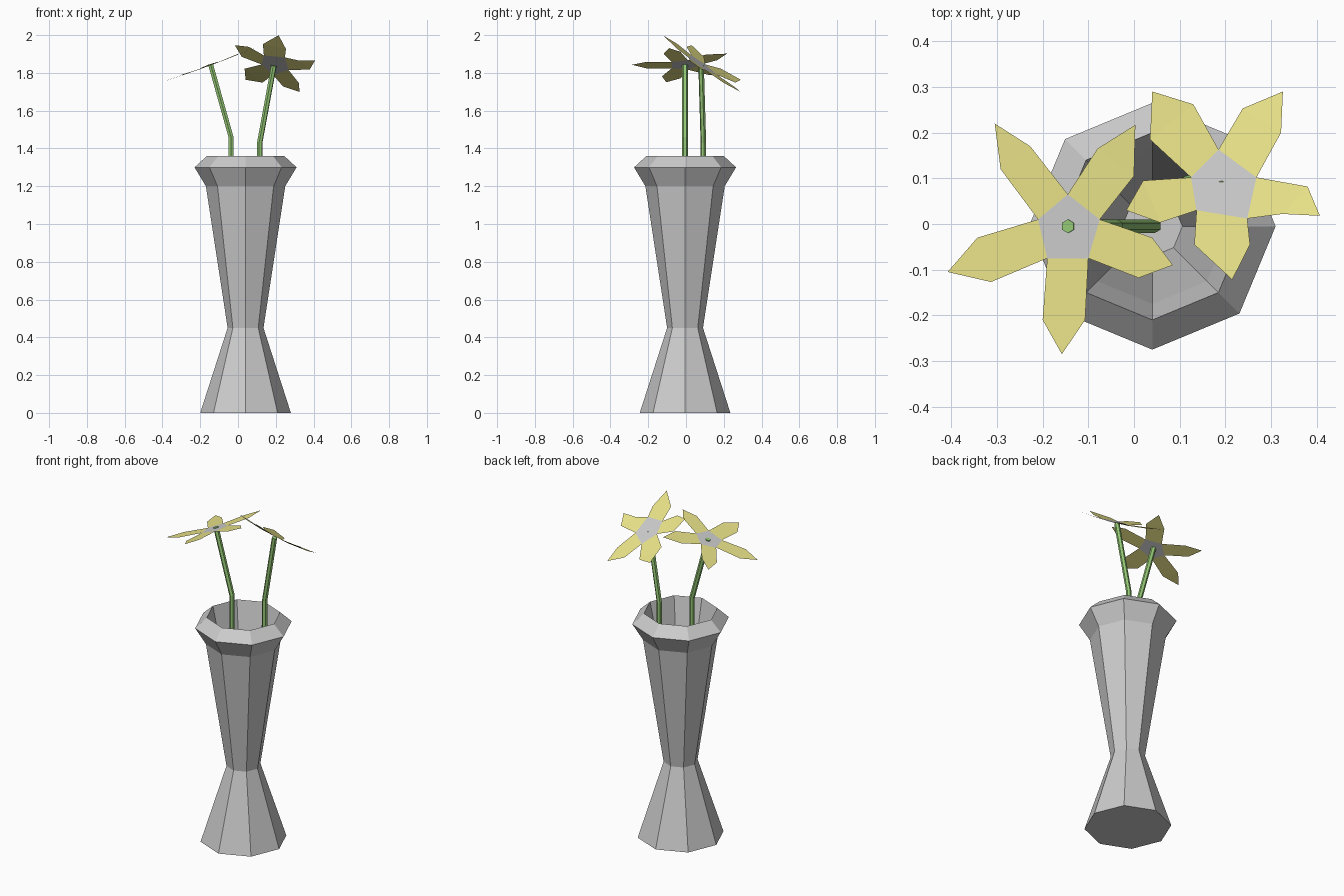
import bpy, bmesh
from math import cos, sin, pi

if "Cube" in bpy.data.objects:
    bpy.data.objects.remove(bpy.data.objects["Cube"])


def material(name, color):
    m = bpy.data.materials.new(name)
    m.diffuse_color = color
    m.use_nodes = True
    m.node_tree.nodes["Principled BSDF"].inputs["Base Color"].default_value = m.diffuse_color
    return m


yellow = material("petal_yellow", (0.82, 0.77, 0.25, 1))
green = material("stem_green", (0.3, 0.58, 0.18, 1))


def make_object(name, verts, faces, mat=None):
    mesh = bpy.data.meshes.new(name)
    mesh.from_pydata(verts, [], faces)
    ob = bpy.data.objects.new(name, mesh)
    bpy.context.collection.objects.link(ob)
    if mat:
        mesh.materials.append(mat)
    return ob


def lathe(name, profile, sides, cx, cy):
    verts = [(cx + r * cos(2 * pi * i / sides), cy + r * sin(2 * pi * i / sides), z)
             for r, z in profile for i in range(sides)]
    faces = [tuple(reversed(range(sides)))]
    for k in range(len(profile) - 1):
        for i in range(sides):
            a, b = k * sides + i, k * sides + (i + 1) % sides
            faces.append((a, b, b + sides, a + sides))
    last = (len(profile) - 1) * sides
    faces.append(tuple(range(last, last + sides)))
    return make_object(name, verts, faces)


def stem(name, points, radius=0.015):
    cu = bpy.data.curves.new(name, 'CURVE')
    cu.dimensions = '3D'
    cu.bevel_depth = radius
    cu.bevel_resolution = 1
    cu.use_fill_caps = True
    sp = cu.splines.new('POLY')
    sp.points.add(len(points) - 1)
    for p, co in zip(sp.points, points):
        p.co = (*co, 1)
    sp.use_smooth = False
    cu.materials.append(green)
    ob = bpy.data.objects.new(name, cu)
    bpy.context.collection.objects.link(ob)


def flower(name, center, tilt, cup, pentagon, petals):
    """Lift a top-view outline onto a tilted, slightly cupped surface."""
    def lift(p):
        dx, dy = p[0] - center[0], p[1] - center[1]
        return (*p, center[2] + tilt[0] * dx + tilt[1] * dy + cup * (dx * dx + dy * dy))

    make_object(name + "_centre", [lift(p) for p in pentagon], [tuple(range(5))])
    verts, faces = [], []
    for i, (s1, tip, s2) in enumerate(petals):
        n = len(verts)
        verts += [lift(p) for p in (pentagon[i], s1, tip, s2, pentagon[(i + 1) % 5])]
        faces += [(n, n + 1, n + 3, n + 4), (n + 1, n + 2, n + 3)]
    make_object(name + "_petals", verts, faces, yellow)


# Hollow eight-sided vase: outer wall, lip, inner wall, floor
lathe("vase", [(0.24, 0), (0.095, 0.45), (0.21, 1.2), (0.27, 1.3), (0.205, 1.36),
               (0.17, 1.2), (0.066, 0.45)], 8, 0.04, -0.005)

# Bent stems
stem("left_stem", [(0.045, -0.005, 0.47), (-0.037, -0.005, 1.2),
                   (-0.037, -0.005, 1.46), (-0.145, -0.005, 1.845)])
stem("right_stem", [(0.05, 0.02, 0.47), (0.115, 0.092, 1.15),
                    (0.115, 0.092, 1.43), (0.19, 0.08, 1.838)])

# Flower heads, each petal as shoulder, tip, shoulder
flower("left_flower", (-0.145, -0.005, 1.84), (0.37, 0), 0.1,
       [(-0.075, 0.01), (-0.145, 0.065), (-0.21, 0.01), (-0.19, -0.075), (-0.10, -0.075)],
       [((0.0, 0.105), (0.003, 0.217), (-0.08, 0.165)),
        ((-0.227, 0.17), (-0.305, 0.22), (-0.292, 0.12)),
        ((-0.343, -0.03), (-0.408, -0.105), (-0.313, -0.127)),
        ((-0.20, -0.21), (-0.158, -0.285), (-0.107, -0.21)),
        ((0.01, -0.118), (0.085, -0.09), (0.04, -0.03))])
flower("right_flower", (0.19, 0.085, 1.84), (-0.22, -0.69), 0.5,
       [(0.268, 0.102), (0.185, 0.163), (0.125, 0.102), (0.137, 0.03), (0.248, 0.012)],
       [((0.322, 0.2), (0.326, 0.29), (0.238, 0.253)),
        ((0.13, 0.262), (0.04, 0.29), (0.035, 0.185)),
        ((0.02, 0.095), (-0.017, 0.03), (0.057, 0.003)),
        ((0.132, -0.045), (0.215, -0.122), (0.254, -0.045)),
        ((0.325, 0.022), (0.407, 0.018), (0.38, 0.082))])
